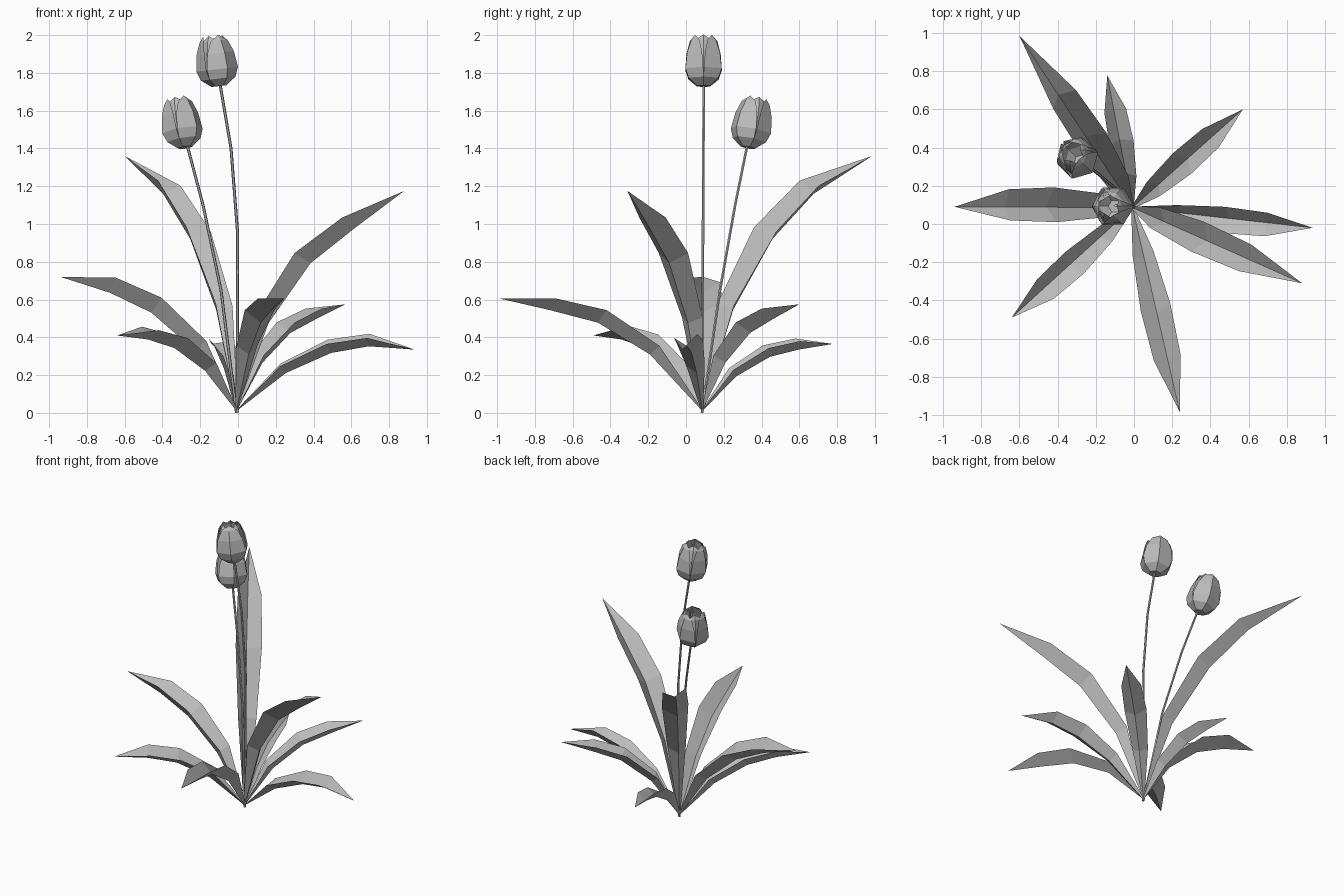
import bpy, math
from mathutils import Vector, Matrix

cube = bpy.data.objects.get("Cube")
if cube:
    bpy.data.objects.remove(cube, do_unlink=True)

# One plain grey for the whole plant
grey = bpy.data.materials.new("plain_grey")
grey.use_nodes = True
grey.diffuse_color = (0.5, 0.5, 0.5, 1)
bsdf = grey.node_tree.nodes["Principled BSDF"]
bsdf.inputs["Base Color"].default_value = (0.5, 0.5, 0.5, 1)
bsdf.inputs["Roughness"].default_value = 0.8

ROOT = Vector((-0.008, 0.086, 0.01))


def add_mesh(name, verts, faces):
    mesh = bpy.data.meshes.new(name)
    mesh.from_pydata(verts, [], faces)
    mesh.materials.append(grey)
    obj = bpy.data.objects.new(name, mesh)
    bpy.context.collection.objects.link(obj)
    return obj


def grid_faces(rows, cols, wrap=False):
    """Quads joining consecutive rows of vertices."""
    faces = []
    for r in range(rows - 1):
        for c in range(cols if wrap else cols - 1):
            n = (c + 1) % cols
            a = r * cols
            faces.append((a + c, a + n, a + cols + n, a + cols + c))
    return faces


# Leaf: arching V-folded blade, (share of chord, lift in degrees, width, fold)
LEAF = [(0, 0, 0.08, 0.05), (0.33, 18.5, 0.7, 0.75),
        (0.588, 12.5, 1, 0.9), (0.782, 7, 0.9, 0.8)]


def leaf(name, tip, half_width, sag=0, roll=0):
    """Sag flattens the arch towards the tip; roll tips the blade sideways."""
    span = Vector(tip) - ROOT
    out = Vector((span.x, span.y, 0)).normalized()
    level = Vector((-out.y, out.x, 0))
    pitch = math.atan2(span.z, span.dot(out))
    mids = []
    for share, lift, _, _ in LEAF:
        a = pitch + math.radians(lift - sag * share ** 2)
        reach = span.length * share
        mids.append(ROOT + (out * math.cos(a) + Vector((0, 0, math.sin(a)))) * reach)
    mids.append(Vector(tip))
    verts = []
    for i, (_, _, wide, fold) in enumerate(LEAF):
        along = (mids[i + 1] - mids[max(i - 1, 0)]).normalized()
        side = Matrix.Rotation(math.radians(roll), 3, along) @ level
        rise = along.cross(side) * fold * half_width
        verts += [mids[i] + rise - side * wide * half_width, mids[i],
                  mids[i] + rise + side * wide * half_width]
    faces = grid_faces(len(LEAF), 3)
    last = len(verts)
    verts.append(mids[-1])
    faces += [(last - 3, last - 2, last), (last - 2, last - 1, last)]
    add_mesh(name, verts, faces)


leaf("tall_back_leaf", (-0.60, 0.985, 1.36), 0.087, roll=12)
leaf("small_back_leaf", (-0.14, 0.778, 0.365), 0.065, sag=3, roll=7)
leaf("back_left_leaf", (0.57, 0.60, 0.575), 0.072, sag=4)
leaf("left_leaf", (0.935, -0.02, 0.335), 0.07, roll=10)
leaf("tall_left_leaf", (0.88, -0.31, 1.175), 0.085, sag=4)
leaf("front_leaf", (0.24, -0.985, 0.605), 0.08, sag=4)
leaf("front_right_leaf", (-0.64, -0.49, 0.41), 0.075, sag=2, roll=-8)
leaf("right_leaf", (-0.94, 0.09, 0.72), 0.092, sag=2, roll=9)


# Stem: thin six-sided tube along a bent path
def stem(name, path, radius=0.008, sides=6):
    verts = []
    for p in path:
        for k in range(sides):
            a = math.tau * k / sides
            verts.append(Vector(p) + Vector((math.cos(a), math.sin(a), 0)) * radius)
    faces = grid_faces(len(path), sides, wrap=True)
    faces.append(tuple(reversed(range(sides))))
    faces.append(tuple(range(len(verts) - sides, len(verts))))
    add_mesh(name, verts, faces)


# Petal rows: (height, radius, half angle in degrees)
PETAL = [(0, 0.04, 60), (0.04, 0.092, 60), (0.09, 0.111, 59),
         (0.175, 0.1, 55), (0.24, 0.076, 43)]
PETAL_TIP = (0.27, 0.052)


def flower(name, base, top, spin=0):
    base = Vector(base)
    axis = Vector(top) - base
    turn_up = Vector((0, 0, 1)).rotation_difference(axis).to_matrix().to_4x4()
    place = Matrix.Translation(base) @ turn_up @ Matrix.Rotation(math.radians(spin), 4, "Z")
    verts, faces = [], []
    # Three wide outer petals with three inner ones behind the gaps
    for n in range(6):
        shrink = 0.86 if n % 2 == 0 else 1
        turn = math.radians(60 * n)
        start = len(verts)
        for height, radius, half in PETAL:
            for c in (-1, 0, 1):
                a = turn + c * math.radians(half)
                r = radius * shrink
                verts.append(place @ Vector((r * math.cos(a), r * math.sin(a), height)))
        faces += [tuple(start + i for i in f) for f in grid_faces(len(PETAL), 3)]
        last = len(verts)
        h, r = PETAL_TIP
        verts.append(place @ Vector((r * shrink * math.cos(turn), r * shrink * math.sin(turn), h)))
        faces += [(last - 3, last - 2, last), (last - 2, last - 1, last)]
    # Closed floor under the petals
    floor = len(verts)
    for k in range(6):
        a = math.tau * k / 6
        verts.append(place @ Vector((0.04 * math.cos(a), 0.04 * math.sin(a), 0)))
    faces.append(tuple(reversed(range(floor, floor + 6))))
    add_mesh(name, verts, faces)


stem("tall_stem", [(-0.005, 0.085, 0), (-0.002, 0.09, 0.95), (-0.037, 0.092, 1.4), (-0.095, 0.095, 1.74)])
stem("short_stem", [(-0.008, 0.085, 0), (-0.09, 0.18, 0.65), (-0.185, 0.26, 1.1), (-0.27, 0.325, 1.42)])
flower("tall_flower", (-0.1, 0.093, 1.73), (-0.132, 0.093, 2.0))
flower("short_flower", (-0.28, 0.328, 1.405), (-0.322, 0.374, 1.66), spin=15)
